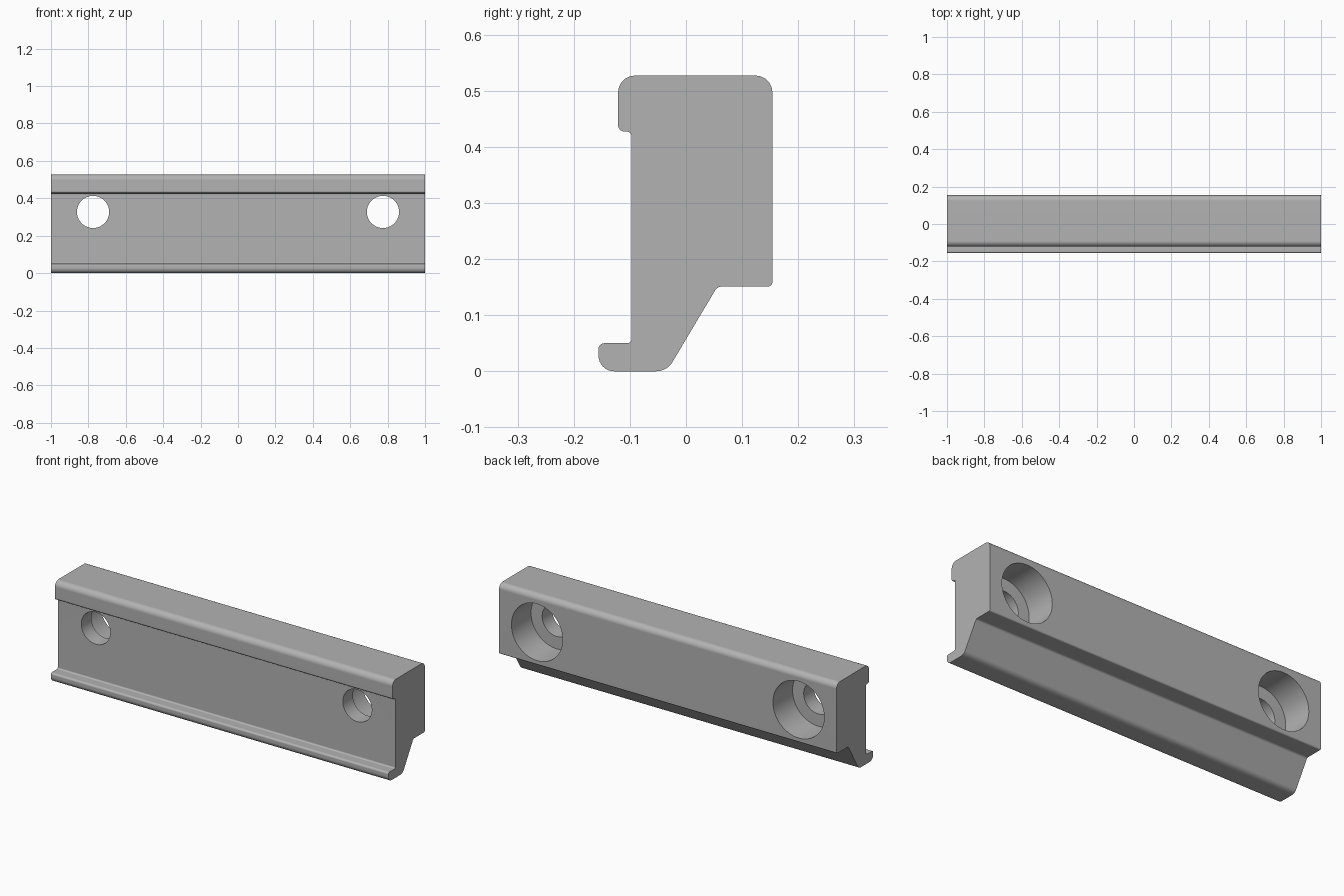
import bpy, bmesh, math
from mathutils import Vector

cube = bpy.data.objects.get("Cube")
if cube:
    bpy.data.objects.remove(cube, do_unlink=True)

HALF_LENGTH = 1.0
HOLE_X, HOLE_Z = 0.775, 0.327
BORE_R, COUNTERBORE_R = 0.086, 0.152
BACK_Y, COUNTERBORE_DEPTH = 0.154, 0.166

# Cross-section corners: y, z, fillet radius
CORNERS = [
    (-0.156, 0.000, 0.028), (-0.034, 0.000, 0.034),
    (0.056, 0.151, 0.014), (BACK_Y, 0.151, 0.008),
    (BACK_Y, 0.527, 0.030), (-0.121, 0.527, 0.030),
    (-0.121, 0.427, 0.012), (-0.097, 0.427, 0.008),
    (-0.097, 0.050, 0.008), (-0.156, 0.050, 0.010),
]


def fillet(prev, corner, nxt, radius, steps=8):
    """Points of an arc that rounds one corner of the profile."""
    a, b = (prev - corner).normalized(), (nxt - corner).normalized()
    half = a.angle(b) / 2
    start = corner + a * radius / math.tan(half)
    centre = corner + (a + b).normalized() * radius / math.sin(half)
    arm = start - centre
    side = (-a) * radius
    sweep = math.pi - 2 * half
    return [centre + arm * math.cos(sweep * i / steps) + side * math.sin(sweep * i / steps)
            for i in range(steps + 1)]


def make_bar(name):
    pts = [Vector(c[:2]) for c in CORNERS]
    outline = []
    for i, c in enumerate(CORNERS):
        outline += fillet(pts[i - 1], pts[i], pts[(i + 1) % len(pts)], c[2])
    bm = bmesh.new()
    face = bm.faces.new([bm.verts.new((-HALF_LENGTH, p.x, p.y)) for p in outline])
    ext = bmesh.ops.extrude_face_region(bm, geom=[face])
    moved = [v for v in ext["geom"] if isinstance(v, bmesh.types.BMVert)]
    bmesh.ops.translate(bm, verts=moved, vec=(2 * HALF_LENGTH, 0, 0))
    bmesh.ops.recalc_face_normals(bm, faces=bm.faces)
    mesh = bpy.data.meshes.new(name)
    bm.to_mesh(mesh)
    bm.free()
    obj = bpy.data.objects.new(name, mesh)
    bpy.context.collection.objects.link(obj)
    return obj


def cut_round_hole(target, x, radius, y_front, y_back):
    bpy.ops.mesh.primitive_cylinder_add(
        vertices=64, radius=radius, depth=y_back - y_front,
        location=(x, (y_front + y_back) / 2, HOLE_Z), rotation=(math.pi / 2, 0, 0))
    cutter = bpy.context.object
    cutter.name = "hole_cutter"
    cutter.hide_render = True
    mod = target.modifiers.new("hole", "BOOLEAN")
    mod.operation, mod.solver, mod.object = "DIFFERENCE", "EXACT", cutter
    select_only(target)
    bpy.ops.object.modifier_apply(modifier=mod.name)
    bpy.data.objects.remove(cutter, do_unlink=True)


def select_only(obj):
    bpy.ops.object.select_all(action="DESELECT")
    obj.select_set(True)
    bpy.context.view_layer.objects.active = obj


# Extruded bar with lips along the front
bar = make_bar("clamp_bar")

# Through holes, counterbored from the back
for x in (-HOLE_X, HOLE_X):
    cut_round_hole(bar, x, BORE_R, -0.3, 0.3)
    cut_round_hole(bar, x, COUNTERBORE_R, BACK_Y - COUNTERBORE_DEPTH, 0.3)

# Plain grey finish
grey = bpy.data.materials.new("grey_metal")
grey.use_nodes = True
colour = (0.45, 0.45, 0.45, 1)
grey.diffuse_color = colour
grey.node_tree.nodes["Principled BSDF"].inputs["Base Color"].default_value = colour
bar.data.materials.clear()
bar.data.materials.append(grey)

# Smooth fillets and bores, crisp edges, flat large faces
select_only(bar)
bpy.ops.object.shade_smooth_by_angle(angle=math.radians(30))
weighted = bar.modifiers.new("flat_faces", "WEIGHTED_NORMAL")
weighted.keep_sharp = True
